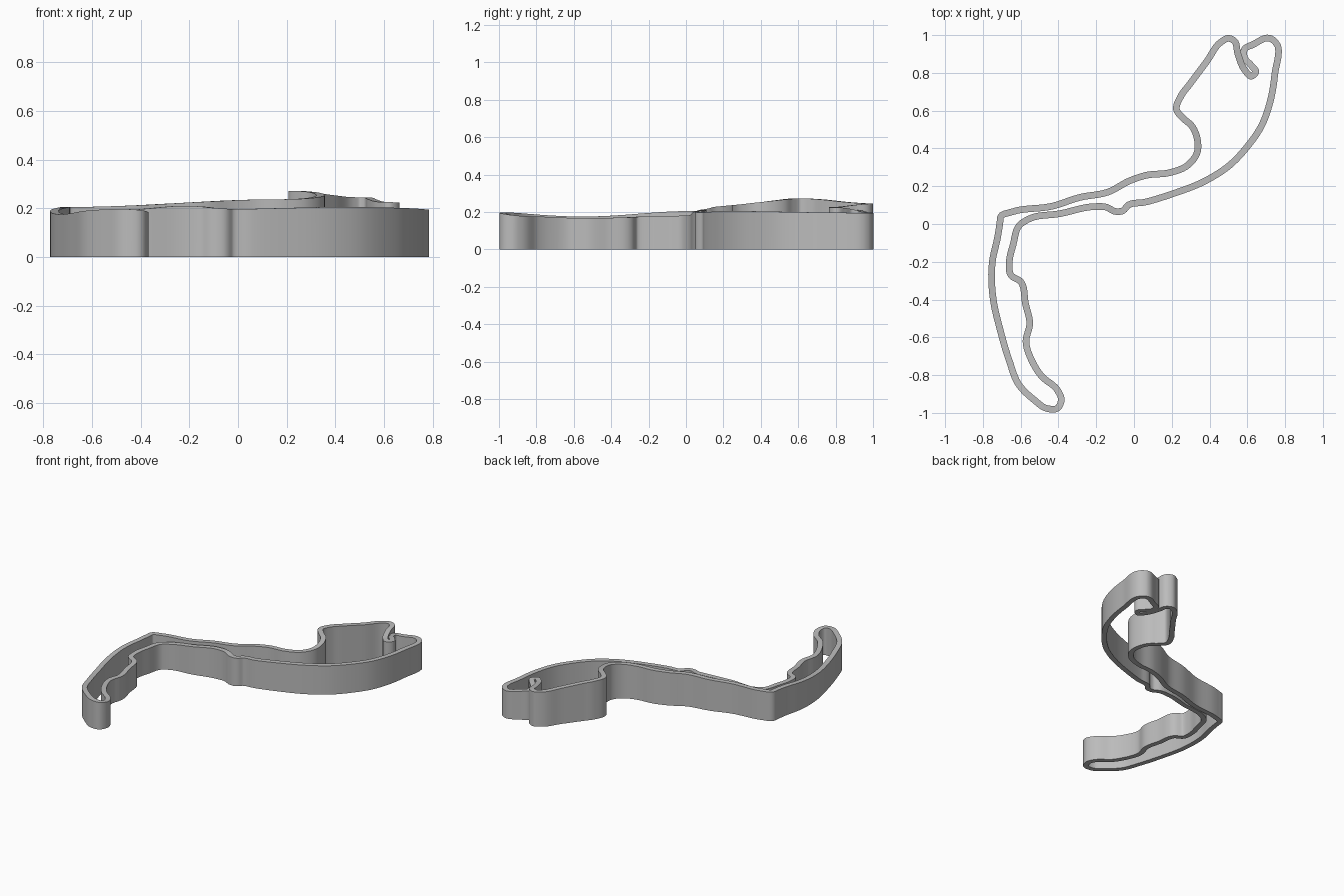
import bpy
import bmesh
import math
from mathutils import Vector

HALF_WIDTH = 0.0175
STEPS = 6

default_cube = bpy.data.objects.get("Cube")
if default_cube:
    bpy.data.objects.remove(default_cube, do_unlink=True)


def make_material(name, colour):
    material = bpy.data.materials.new(name)
    material.use_nodes = True
    material.diffuse_color = colour
    material.node_tree.nodes["Principled BSDF"].inputs["Base Color"].default_value = colour
    return material


# Centreline of the circuit: each stretch ends at the given wall height
west_corner_height = 0.205
climb = [(-.65, .063), (-.43, .095), (-.29, .14), (-.135, .17), (-.02, .23),
         (.065, .258), (.19, .272)]
hill_bend = [(.283, .31), (.335, .38), (.335, .45), (.305, .52), (.26, .56), (.225, .605)]
high_straight = [(.25, .68), (.295, .74), (.385, .86), (.463, .965), (.5, .983)]
descent = [(.53, .97), (.55, .9), (.59, .81), (.62, .782)]
hairpin = [(.645, .805), (.62, .84), (.585, .88), (.585, .925), (.63, .95), (.72, .983)]
long_sweep = [(.747, .965), (.745, .79), (.72, .645), (.675, .52), (.6, .41),
              (.505, .31), (.39, .235)]
lower_straight = [(.19, .155), (.055, .115), (-.03, .1)]
chicane = [(-.06, .07), (-.095, .066), (-.15, .09), (-.21, .092)]
inner_straight = [(-.39, .055), (-.56, .025), (-.605, -.005)]
inner_bends = [(-.64, -.11), (-.66, -.2), (-.652, -.27), (-.6, -.305), (-.575, -.42),
               (-.552, -.53)]
south_run = [(-.572, -.62), (-.535, -.735), (-.49, -.805), (-.405, -.88)]
south_turn = [(-.385, -.93), (-.405, -.975), (-.46, -.977)]
outer_curve = [(-.53, -.93), (-.61, -.85), (-.66, -.725), (-.71, -.555)]
outer_return = [(-.745, -.4), (-.75, -.2), (-.722, -.07), (-.71, .005), (-.705, .04)]

stretches = [
    (climb, 0.237), (hill_bend, 0.272), (high_straight, 0.245), (descent, 0.225),
    (hairpin, 0.195), (long_sweep, 0.205), (lower_straight, 0.197), (chicane, 0.21),
    (inner_straight, 0.18), (inner_bends, 0.167), (south_run, 0.178),
    (south_turn, 0.197), (outer_curve, 0.175), (outer_return, west_corner_height),
]


def path_points():
    """Join the stretches, easing the height along each one by its length."""
    points = []
    start_height = west_corner_height
    previous = Vector(outer_return[-1])
    for stretch, end_height in stretches:
        corners = [previous] + [Vector(p) for p in stretch]
        lengths = [(b - a).length for a, b in zip(corners, corners[1:])]
        travelled = 0.0
        for corner, length in zip(corners[1:], lengths):
            travelled += length
            share = travelled / sum(lengths)
            ease = (1 - math.cos(math.pi * share)) / 2
            height = start_height + (end_height - start_height) * ease
            points.append(Vector((corner.x, corner.y, height)))
        previous, start_height = corners[-1], end_height
    return points


def smooth_loop(points, steps):
    """Closed spline through the points, with tangents suited to uneven spacing."""
    count = len(points)
    tangents = []
    for i in range(count):
        before = points[i] - points[i - 1]
        after = points[(i + 1) % count] - points[i]
        a, b = before.length, after.length
        tangents.append((before / a * b + after / b * a) / (a + b))
    result = []
    for i in range(count):
        j = (i + 1) % count
        start, end = points[i], points[j]
        span = (end - start).length
        for k in range(steps):
            t = k / steps
            rise = t * t * (3 - 2 * t)
            result.append(start.lerp(end, rise)
                          + tangents[i] * span * t * (1 - t) ** 2
                          - tangents[j] * span * t * t * (1 - t))
    return result


def build_wall(name, centreline, material):
    """Sweep an upright rectangle, standing on the ground, round the loop."""
    bm = bmesh.new()
    rings = []
    count = len(centreline)
    for i, point in enumerate(centreline):
        along = centreline[(i + 1) % count] - centreline[i - 1]
        side = Vector((-along.y, along.x, 0)).normalized() * HALF_WIDTH
        left, right = point + side, point - side
        ring = [left, right, Vector((right.x, right.y, 0)), Vector((left.x, left.y, 0))]
        rings.append([bm.verts.new(corner) for corner in ring])
    for i, ring in enumerate(rings):
        following = rings[(i + 1) % count]
        for k in range(len(ring)):
            n = (k + 1) % len(ring)
            bm.faces.new((ring[k], ring[n], following[n], following[k]))
    bmesh.ops.recalc_face_normals(bm, faces=bm.faces)
    mesh = bpy.data.meshes.new(name)
    bm.to_mesh(mesh)
    bm.free()
    mesh.materials.append(material)
    wall = bpy.data.objects.new(name, mesh)
    bpy.context.collection.objects.link(wall)
    return wall


# Raised circuit wall
grey = make_material("plain grey", (0.5, 0.5, 0.5, 1))
circuit = build_wall("circuit_wall", smooth_loop(path_points(), STEPS), grey)

# Smooth walls with crisp top and bottom edges
bpy.ops.object.select_all(action="DESELECT")
circuit.select_set(True)
bpy.context.view_layer.objects.active = circuit
bpy.ops.object.shade_smooth_by_angle(angle=math.radians(35))
